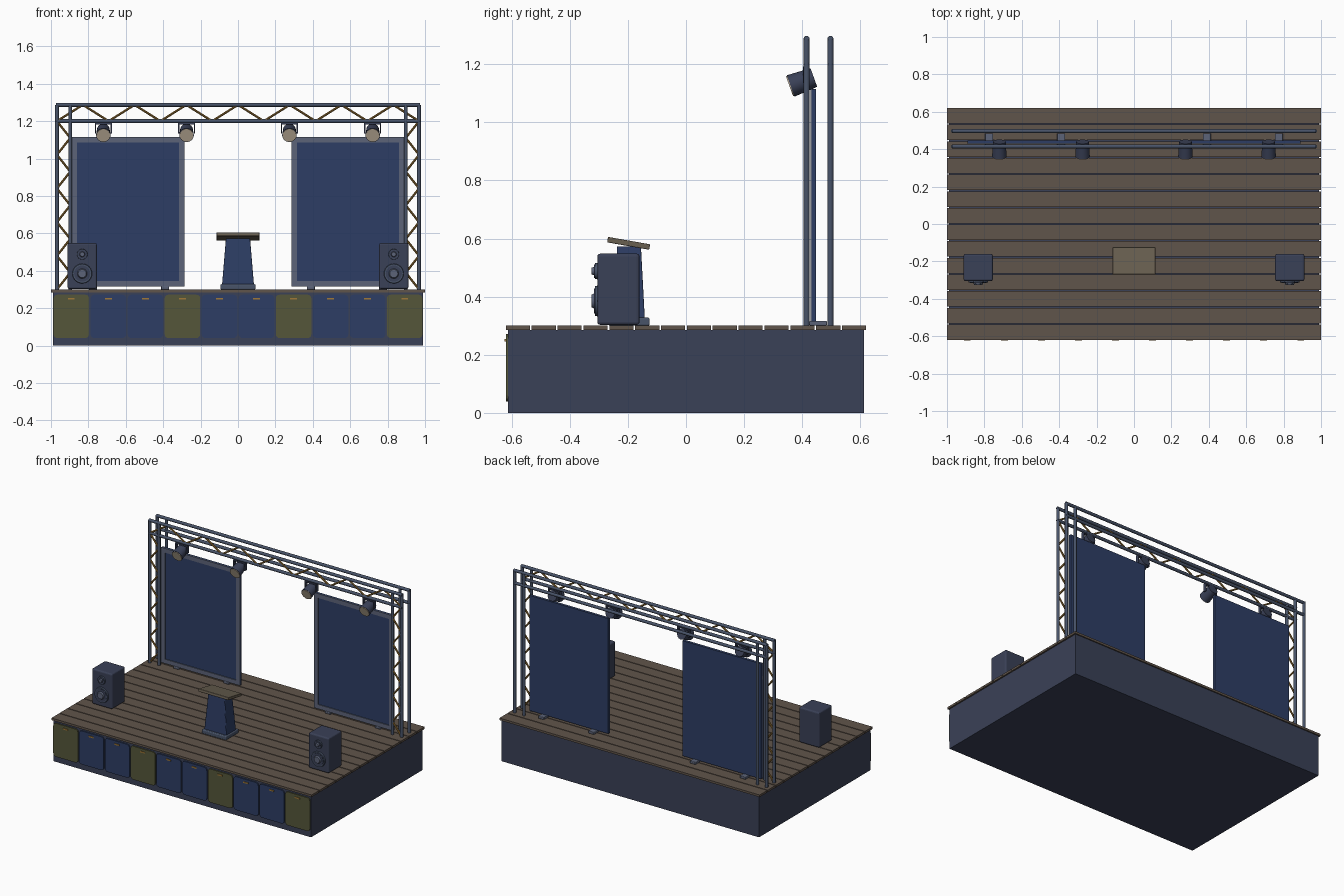
import bpy, bmesh, math
from mathutils import Vector, Matrix

cube = bpy.data.objects.get("Cube")
if cube:
    bpy.data.objects.remove(cube, do_unlink=True)


def material(name, r, g, b):
    m = bpy.data.materials.new(name)
    m.use_nodes = True
    m.diffuse_color = (r, g, b, 1)
    m.node_tree.nodes["Principled BSDF"].inputs["Base Color"].default_value = (r, g, b, 1)
    return m


SLATE = material("slate", .042, .052, .095)
BLUE = material("navy blue", .027, .048, .13)
OLIVE = material("olive", .089, .093, .042)
DECK = material("deck brown", .117, .089, .069)
WOOD = material("lectern wood", .14, .115, .08)
GREY = material("blue grey", .107, .127, .19)
STEEL = material("truss steel", .065, .087, .14)
GOLD = material("gold", .35, .19, .04)
LENS = material("warm lens", .48, .40, .30)


def finish(name, bm, mat, smooth=False):
    bmesh.ops.recalc_face_normals(bm, faces=bm.faces)
    me = bpy.data.meshes.new(name)
    bm.to_mesh(me)
    bm.free()
    me.materials.append(mat)
    ob = bpy.data.objects.new(name, me)
    bpy.context.collection.objects.link(ob)
    if smooth:
        bpy.ops.object.select_all(action='DESELECT')
        ob.select_set(True)
        bpy.context.view_layer.objects.active = ob
        bpy.ops.object.shade_smooth_by_angle(angle=math.radians(40))
    return ob


def box(name, mat, x, y, z, bevel=0, axis=None, tilt=0, taper=1):
    """Box from (min, max) ranges; bevel all edges or only those along an axis."""
    bm = bmesh.new()
    bmesh.ops.create_cube(bm, size=1)
    size = Vector((x[1] - x[0], y[1] - y[0], z[1] - z[0]))
    centre = Vector((sum(x), sum(y), sum(z))) / 2
    for v in bm.verts:
        k = taper if v.co.z > 0 else 1
        v.co = Vector((v.co.x * size.x * k, v.co.y * size.y * k, v.co.z * size.z))
    if bevel:
        edges = [e for e in bm.edges if axis is None
                 or abs((e.verts[0].co - e.verts[1].co).normalized()[axis]) > .9]
        bmesh.ops.bevel(bm, geom=edges, offset=bevel, segments=3, profile=.5, affect='EDGES')
    bm.transform(Matrix.Translation(centre) @ Matrix.Rotation(tilt, 4, 'X'))
    return finish(name, bm, mat)


def add_tube(bm, a, b, r, r2=None, sides=12):
    a, b = Vector(a), Vector(b)
    rot = (b - a).to_track_quat('Z', 'Y').to_matrix().to_4x4()
    bmesh.ops.create_cone(bm, cap_ends=True, segments=sides, radius1=r,
                          radius2=r if r2 is None else r2, depth=(b - a).length,
                          matrix=Matrix.Translation((a + b) / 2) @ rot)


def tube(name, mat, a, b, r, r2=None, sides=24):
    bm = bmesh.new()
    add_tube(bm, a, b, r, r2, sides)
    return finish(name, bm, mat, True)


# Stage body and plank deck
box("stage_body", SLATE, (-.99, .99), (-.612, .612), (0, .285))
planks = 14
pitch = 1.246 / planks
for i in range(planks):
    y0 = -.623 + i * pitch
    box(f"deck_plank_{i}", DECK, (-1, 1), (y0 + .003, y0 + pitch - .003), (.285, .3))

# Front panels with small pull tabs
for i in range(10):
    cx = (i - 4.5) * .198
    box(f"front_panel_{i}", OLIVE if i % 3 == 0 else BLUE,
        (cx - .095, cx + .095), (-.62, -.61), (.04, .272), .02, axis=1)
    box(f"panel_tab_{i}", GOLD, (cx - .018, cx + .018), (-.624, -.618), (.246, .255))

# Truss: four posts per tower and four beam chords
FRONT, BACK, OUT, INN, LOW, TOP = .415, .497, .968, .897, 1.2, 1.287
bm = bmesh.new()
for y in (FRONT, BACK):
    for s in (-1, 1):
        for x in (OUT, INN):
            add_tube(bm, (s * x, y, .3), (s * x, y, TOP), .0105)
    for z in (LOW, TOP):
        add_tube(bm, (-OUT - .006, y, z), (OUT + .006, y, z), .0105)
finish("truss_tubes", bm, STEEL, True)

# Zigzag lacing on the front of the truss
bm = bmesh.new()


def zigzag(points):
    for a, b in zip(points, points[1:]):
        add_tube(bm, a, b, .006, sides=8)


zigzag([(-OUT + i * OUT / 7, FRONT, TOP if i % 2 else LOW) for i in range(15)])
for s in (-1, 1):
    zigzag([(s * (INN if i % 2 else OUT), FRONT, .3 + i * .09) for i in range(11)])
finish("truss_lacing", bm, GOLD, True)

for s, side in ((1, "left"), (-1, "right")):
    # Screen with front frame and feet
    lo, hi = sorted((s * .285, s * .89))
    box(f"{side}_screen", BLUE, (lo, hi), (.434, .447), (.315, 1.115))
    f = .03
    for part, x, z in (("inner", (lo, lo + f), (.315, 1.115)),
                       ("outer", (hi - f, hi), (.315, 1.115)),
                       ("bottom", (lo + f, hi - f), (.315, .315 + f)),
                       ("top", (lo + f, hi - f), (1.115 - f, 1.115))):
        box(f"{side}_screen_frame_{part}", GREY, x, (.428, .436), z)
    for fx in (.39, .775):
        box(f"{side}_screen_foot", GREY, (s * fx - .022, s * fx + .022),
            (.425, .485), (.3, .317), .004)

    # Spotlights hung from the lower chord
    for x in (s * .275, s * .72):
        aim = Vector((0, -.94, -.34))
        rear = Vector((x, .44, 1.154))
        nose = rear + aim * .085
        tube(f"{side}_spot_body", SLATE, rear, nose, .034, .039)
        tube(f"{side}_spot_lens", LENS, nose, nose + aim * .004, .036)
        for k in (-1, 1):
            ax = x + k * .042
            box(f"{side}_spot_yoke_arm", SLATE, (ax - .003, ax + .003),
                (.403, .425), (1.135, 1.189))
        box(f"{side}_spot_yoke_bar", SLATE, (x - .045, x + .045), (.403, .425), (1.183, 1.192))

    # Loudspeaker cabinet, woofer and tweeter
    cx = s * .833
    box(f"{side}_speaker_cabinet", SLATE, (cx - .078, cx + .078),
        (-.305, -.16), (.303, .548), .01)
    for part, z, r in (("woofer", .385, .054), ("tweeter", .488, .029)):
        tube(f"{side}_{part}_rim", STEEL, (cx, -.3, z), (cx, -.314, z), r, r * .94)
        tube(f"{side}_{part}_cone", SLATE, (cx, -.31, z), (cx, -.316, z), r * .8)
        tube(f"{side}_{part}_dome", GREY, (cx, -.31, z), (cx, -.325, z), r * .55, r * .4)

# Lectern
box("lectern_plinth", STEEL, (-.094, .094), (-.267, -.125), (.3, .328), .006)
box("lectern_column", BLUE, (-.085, .085), (-.25, -.142), (.328, .572), .005, axis=2, taper=.76)
box("lectern_top", WOOD, (-.115, .115), (-.271, -.124), (.574, .593), .003,
    tilt=-math.radians(10))
